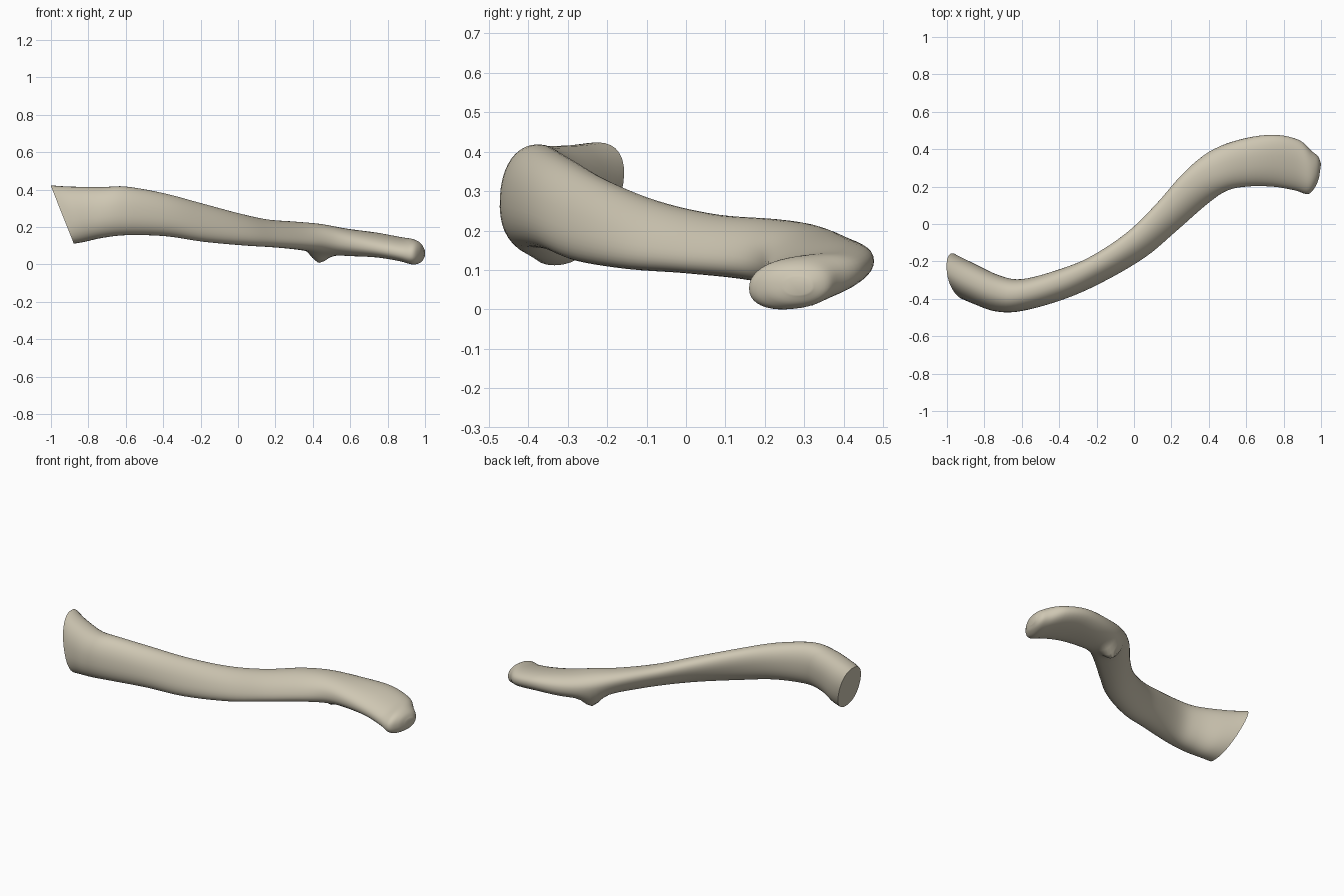
import bpy
import bmesh
import math
from mathutils import Vector

cube = bpy.data.objects.get("Cube")
if cube:
    bpy.data.objects.remove(cube, do_unlink=True)

# Bone colour
bone = bpy.data.materials.new("warm bone")
bone.use_nodes = True
colour = (0.62, 0.57, 0.45, 1)
bone.diffuse_color = colour
shader = bone.node_tree.nodes["Principled BSDF"]
shader.inputs["Base Color"].default_value = colour
shader.inputs["Roughness"].default_value = 0.8

# Stations: rear edge x y, front edge x y, lowest z, highest z, backward lean
STATIONS = [
    (-.94, -.16, -.94, -.40, .12, .432, .5),
    (-.85, -.21, -.87, -.425, .13, .425, .3),
    (-.72, -.275, -.74, -.467, .15, .422, .1),
    (-.6, -.295, -.6, -.465, .165, .425, .1),
    (-.42, -.25, -.37, -.40, .16, .39, .2),
    (-.24, -.18, -.16, -.305, .13, .34, .4),
    (-.04, -.05, .06, -.175, .11, .285, .5),
    (.12, .105, .22, -.04, .1, .25, .5),
    (.26, .265, .38, .1, .085, .238, .4),
    (.4, .385, .49, .175, .065, .225, .1),
    (.56, .45, .6, .2, .055, .2, 0),
    (.74, .477, .74, .2, .05, .175, 0),
    (.88, .45, .86, .18, .03, .15, 0),
    (.95, .39, .93, .16, .01, .14, 0),
    (.985, .36, .97, .2, .02, .12, 0),
    (1, .32, .99, .25, .045, .09, 0),
]
SIDES = 40
STEPS = 5


def smoothstep(low, high, value):
    t = min(max((value - low) / (high - low), 0), 1)
    return t * t * (3 - 2 * t)


def blend(a, b, c, d, t):
    """Smooth curve between b and c, guided by a and d."""
    return b + t / 2 * (c - a + t * (2 * a - 5 * b + 4 * c - d + t * (3 * (b - c) + d - a)))


def rounded(value):
    """Slightly squared circle coordinate."""
    return math.copysign(abs(value) ** 0.9, value)


def all_sections():
    last = len(STATIONS) - 1
    for i in range(last):
        guides = [STATIONS[min(max(i + k, 0), last)] for k in (-1, 0, 1, 2)]
        for step in range(STEPS):
            yield [blend(*column, step / STEPS) for column in zip(*guides)]
    yield STATIONS[last]


def section_points(section):
    bx, by, fx, fy, low, high, lean = section
    rear, front = Vector((bx, by, 0)), Vector((fx, fy, 0))
    centre, across = (rear + front) / 2, (rear - front) / 2
    tilt = 0.062 * (1 - smoothstep(-.94, -.7, centre.x))
    roll = 0.02 * smoothstep(.4, .8, centre.x) * (1 - smoothstep(.9, 1, centre.x))
    for k in range(SIDES):
        angle = math.tau * k / SIDES
        c, s = rounded(math.cos(angle)), rounded(math.sin(angle))
        p = centre + across * (c + lean * s) / math.hypot(1, lean)
        p.z = (low + high) / 2 + s * (high - low) / 2 + roll * c
        p.x -= tilt * s
        # Ligament knob under the outer bend
        if s < 0:
            distance = math.hypot(p.x - .43, p.y - .32)
            p.z -= 0.055 * min(1, -2 * s) * math.exp(-(distance / .055) ** 2)
        yield p


# Loft the shaft through every section
bm = bmesh.new()
rings = [[bm.verts.new(p) for p in section_points(s)] for s in all_sections()]
for first, second in zip(rings, rings[1:]):
    for k in range(SIDES):
        n = (k + 1) % SIDES
        bm.faces.new((first[k], first[n], second[n], second[k]))

# Flat joint face on the inner end, closed tip on the outer end
bm.faces.new(rings[0])
bm.faces.new(rings[-1])
bmesh.ops.recalc_face_normals(bm, faces=bm.faces)

# Rest the bone on the ground
lowest = min(v.co.z for v in bm.verts)
bmesh.ops.translate(bm, verts=bm.verts, vec=(0, 0, -lowest))

mesh = bpy.data.meshes.new("collar_bone")
bm.to_mesh(mesh)
bm.free()
mesh.materials.append(bone)
collar_bone = bpy.data.objects.new("collar_bone", mesh)
bpy.context.collection.objects.link(collar_bone)

bpy.ops.object.select_all(action='DESELECT')
collar_bone.select_set(True)
bpy.context.view_layer.objects.active = collar_bone
bpy.ops.object.shade_smooth_by_angle(angle=math.radians(45))
